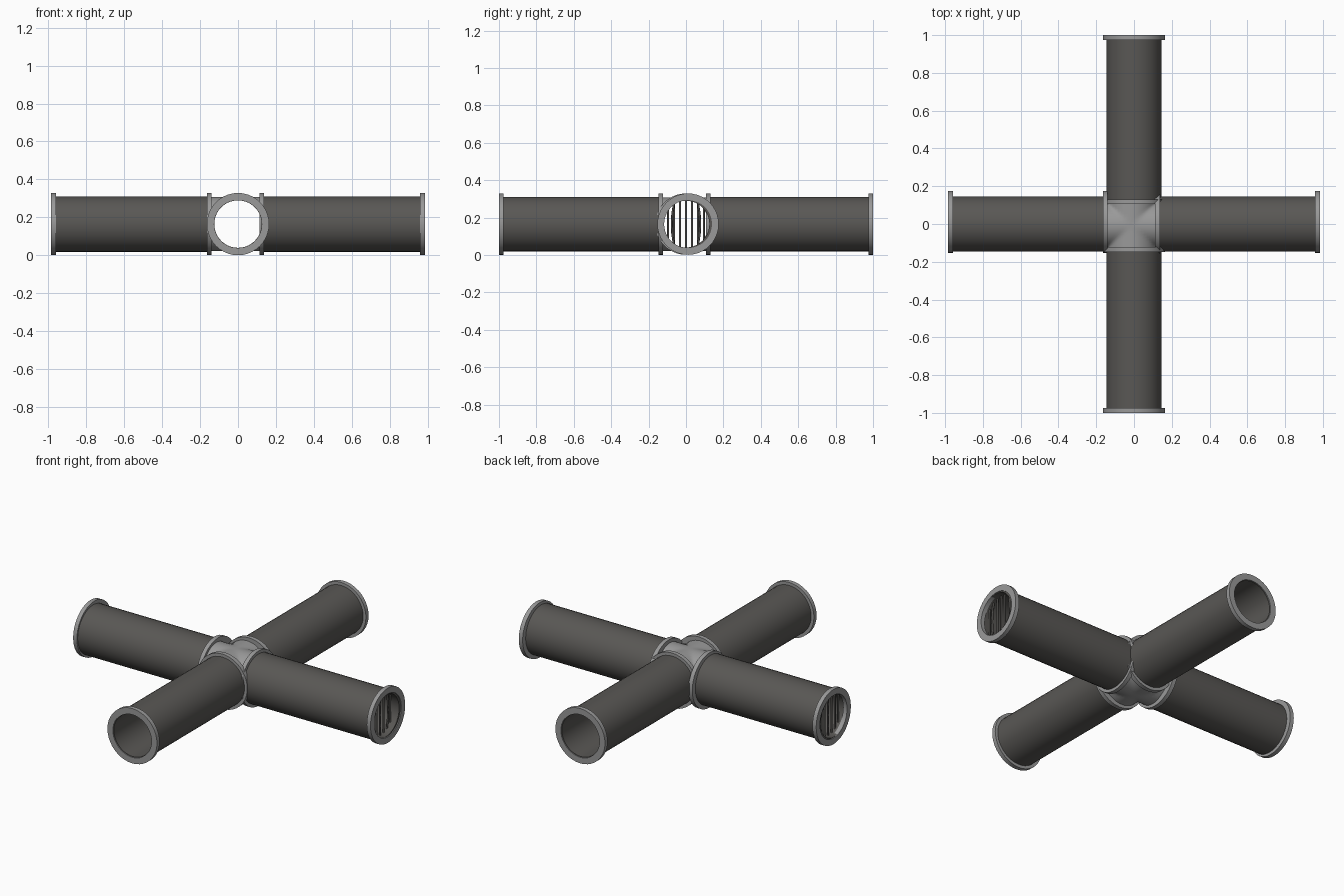
import bpy, bmesh, math
from mathutils import Matrix, Vector

if "Cube" in bpy.data.objects:
    bpy.data.objects.remove(bpy.data.objects["Cube"])

ZC = 0.165          # height of the pipe axes
R, RI = 0.146, 0.125
SEG = 40


def mat(name, c):
    m = bpy.data.materials.new(name)
    m.diffuse_color = (*c, 1)
    m.use_nodes = True
    m.node_tree.nodes["Principled BSDF"].inputs["Base Color"].default_value = m.diffuse_color
    return m


dark = mat("dark_iron", (0.10, 0.096, 0.09))
light = mat("worn_steel", (0.32, 0.32, 0.32))


def finish(name, bm, m, angle=35):
    bmesh.ops.recalc_face_normals(bm, faces=bm.faces)
    me = bpy.data.meshes.new(name)
    bm.to_mesh(me)
    bm.free()
    ob = bpy.data.objects.new(name, me)
    bpy.context.collection.objects.link(ob)
    me.materials.append(m)
    bpy.ops.object.select_all(action='DESELECT')
    ob.select_set(True)
    bpy.context.view_layer.objects.active = ob
    bpy.ops.object.shade_smooth_by_angle(angle=math.radians(angle))
    return ob


def tube(name, axis, a, b, ro, ri, m, shift=0.0):
    """Hollow ring swept along the x or y axis from a to b."""
    bm = bmesh.new()
    rings = []
    for r, t in ((ro, a), (ro, b), (ri, b), (ri, a)):
        ring = []
        for i in range(SEG):
            u = 2 * math.pi * i / SEG
            s, z = shift + r * math.cos(u), ZC + r * math.sin(u)
            ring.append(bm.verts.new((t, s, z) if axis == 'x' else (s, t, z)))
        rings.append(ring)
    for k in range(4):
        p, q = rings[k], rings[(k + 1) % 4]
        for i in range(SEG):
            j = (i + 1) % SEG
            bm.faces.new((p[i], p[j], q[j], q[i]))
    return finish(name, bm, m)


# four pipe arms with an outer and an inner flange: axis, inner, outer, flange shifts
arms = {
    "left": ('x', -0.164, -0.984, 0.011, 0.011),
    "right": ('x', 0.137, 0.984, 0.011, 0.0),
    "front": ('y', -0.147, -1.0, 0.0, 0.0),
    "back": ('y', 0.131, 1.0, 0.0, 0.0),
}
for side, (axis, a, b, so, si) in arms.items():
    d = 0.025 if b > 0 else -0.025
    e = d / 5
    tube(side + "_pipe", axis, a - d / 2, b - e, R, RI, dark)
    tube(side + "_outer_flange", axis, b - d, b, 0.164, 0.128, light, so)
    tube(side + "_inner_flange", axis, a - d, a, 0.164, 0.128, light, si)

# central junction: upper and lower shells where the two pipe vaults cross
N, H = 24, 0.143
bm = bmesh.new()


def spread(i):
    return math.sin((i / N - 0.5) * math.pi)


for sgn in (1, -1):
    grid = []
    for i in range(N + 1):
        row = []
        for j in range(N + 1):
            u, v = spread(i) * H, spread(j) * H
            h = max(math.sqrt(H * H - min(H, abs(u)) ** 2),
                    math.sqrt(H * H - min(H, abs(v)) ** 2))
            x = -0.0135 + u / H * 0.138
            y = -0.008 + v / H * 0.126
            row.append(bm.verts.new((x, y, ZC + sgn * h)))
        grid.append(row)
    for i in range(N):
        for j in range(N):
            bm.faces.new((grid[i][j], grid[i + 1][j], grid[i + 1][j + 1], grid[i][j + 1]))
bmesh.ops.remove_doubles(bm, verts=bm.verts, dist=0.0005)
finish("junction_shell", bm, light, 60)


# vertical grille bars near the ends of the left and right pipes
def bar(name, x, y, bow):
    half = math.sqrt(RI * RI - y * y) + 0.004
    pts = [(y + bow * (1 - t * t), ZC + half * t) for t in (-1, -0.5, 0, 0.5, 1)]
    bm = bmesh.new()
    r, n, prev = 0.0055, 8, None
    for py, pz in pts:
        ring = [bm.verts.new((x + r * math.cos(k * math.tau / n),
                              py + r * math.sin(k * math.tau / n), pz)) for k in range(n)]
        if prev:
            for k in range(n):
                l = (k + 1) % n
                bm.faces.new((prev[k], prev[l], ring[l], ring[k]))
        prev = ring
    finish(name, bm, dark, 60)


for side, x in (("left", -0.94), ("right", 0.94)):
    for i in range(7):
        y = (i - 3) * 0.032
        bow = {1: -0.012, 5: 0.012}.get(i, 0) if x > 0 else 0
        bar(f"{side}_grille_bar_{i + 1}", x, y, bow)
